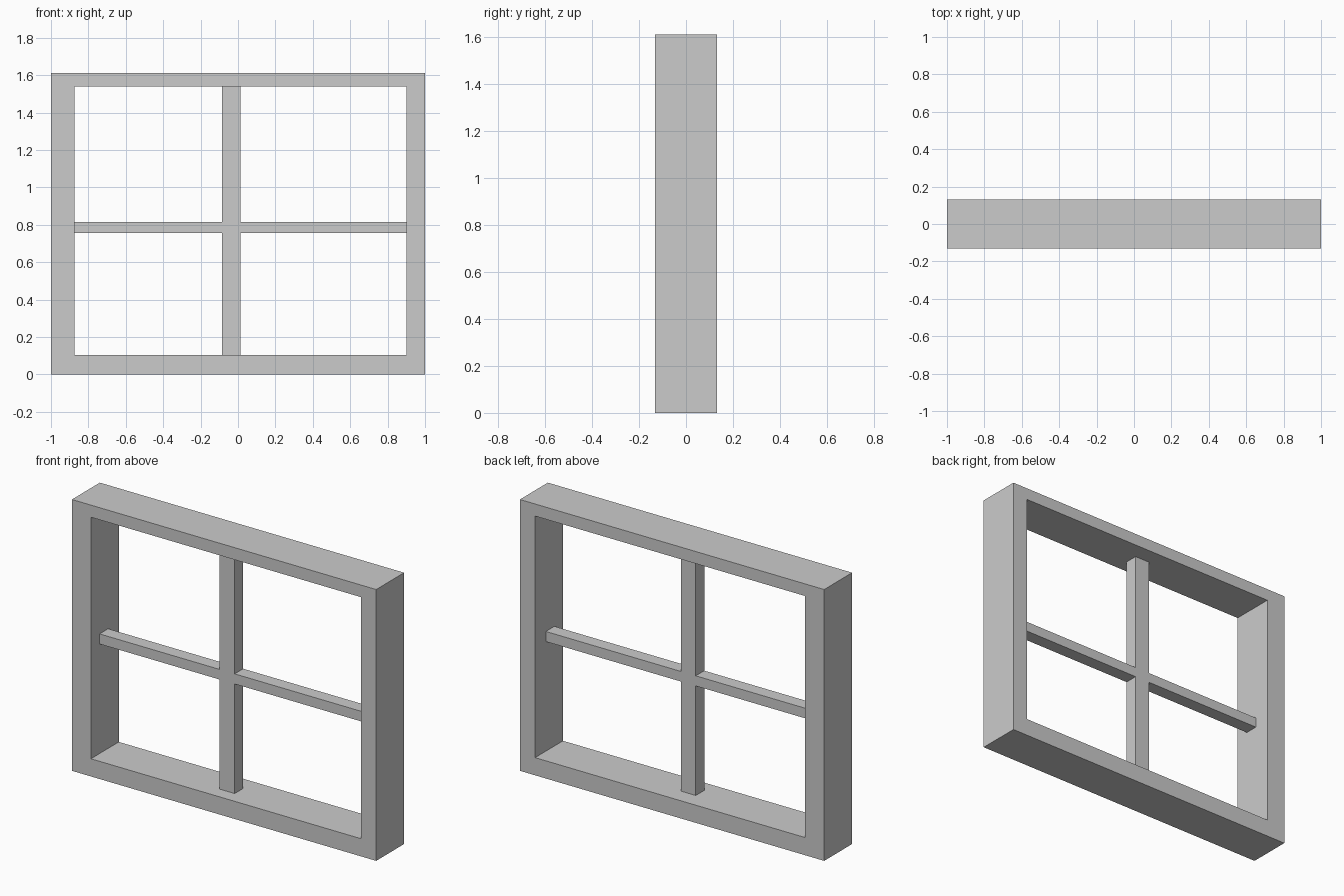
import bpy, bmesh

if "Cube" in bpy.data.objects:
    bpy.data.objects.remove(bpy.data.objects["Cube"])

X0, X1, Z1, D = -1.0, 1.0, 1.612, 0.131       # outer frame and half depth
IX0, IX1, IZ0, IZ1 = -0.875, 0.90, 0.105, 1.54  # opening
MX0, MX1 = -0.085, 0.013                      # upright bar
BZ0, BZ1 = 0.756, 0.816                       # cross bar
BY0, BY1 = -0.05, 0.03                        # bar depth range


def extrude_grid(name, xs, zs, filled, y0, y1):
    """Fill chosen cells of an x/z grid, merge them flat, extrude along y."""
    bm = bmesh.new()
    for i, j in filled:
        pts = [(xs[i], zs[j]), (xs[i + 1], zs[j]),
               (xs[i + 1], zs[j + 1]), (xs[i], zs[j + 1])]
        bm.faces.new([bm.verts.new((x, y0, z)) for x, z in pts])
    bmesh.ops.remove_doubles(bm, verts=bm.verts, dist=1e-5)
    ext = bmesh.ops.extrude_face_region(bm, geom=bm.faces[:], use_keep_orig=True)
    verts = [v for v in ext["geom"] if isinstance(v, bmesh.types.BMVert)]
    bmesh.ops.translate(bm, verts=verts, vec=(0, y1 - y0, 0))
    bmesh.ops.recalc_face_normals(bm, faces=bm.faces)
    mesh = bpy.data.meshes.new(name)
    bm.to_mesh(mesh)
    bm.free()
    obj = bpy.data.objects.new(name, mesh)
    bpy.context.collection.objects.link(obj)
    return obj


cells = [(i, j) for i in range(3) for j in range(3)]

# Outer frame: every cell but the middle
extrude_grid("window_frame", (X0, IX0, IX1, X1), (0, IZ0, IZ1, Z1),
             [c for c in cells if c != (1, 1)], -D, D)

# Crossed glazing bars: middle column and middle row
extrude_grid("glazing_bars", (IX0, MX0, MX1, IX1), (IZ0, BZ0, BZ1, IZ1),
             [c for c in cells if 1 in c], BY0, BY1)
